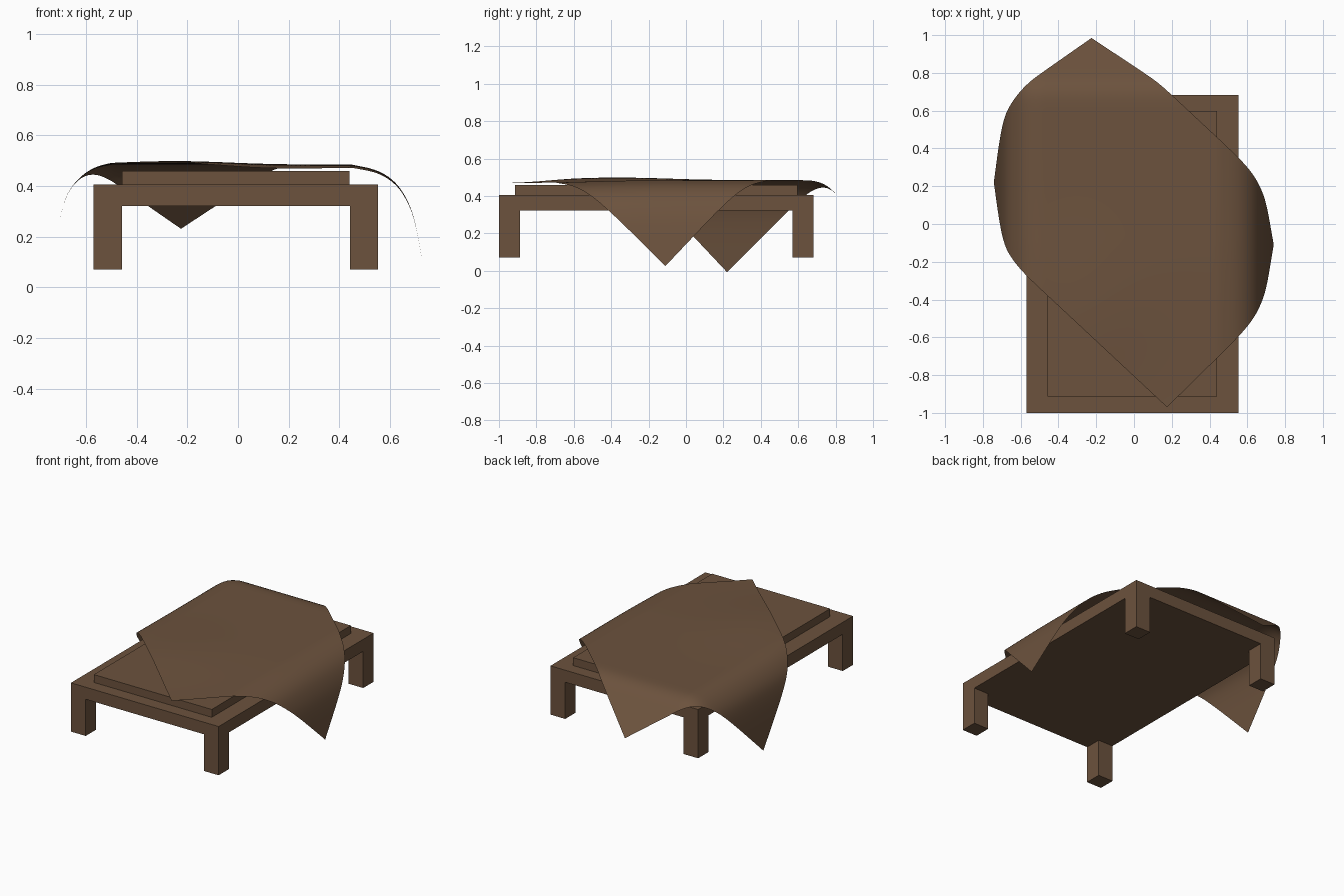
import bpy, bmesh, math
from mathutils import Vector

if "Cube" in bpy.data.objects:
    bpy.data.objects.remove(bpy.data.objects["Cube"])

brown = bpy.data.materials.new("dark brown")
brown.diffuse_color = (0.15, 0.085, 0.047, 1)
brown.use_nodes = True
brown.node_tree.nodes["Principled BSDF"].inputs["Base Color"].default_value = brown.diffuse_color


def finish(name, bm):
    mesh = bpy.data.meshes.new(name)
    bm.to_mesh(mesh)
    bm.free()
    mesh.materials.append(brown)
    obj = bpy.data.objects.new(name, mesh)
    bpy.context.collection.objects.link(obj)
    return obj


def box(name, lo, hi):
    bm = bmesh.new()
    bmesh.ops.create_cube(bm, size=1)
    for v in bm.verts:
        v.co = [l + (c + 0.5) * (h - l) for c, l, h in zip(v.co, lo, hi)]
    return finish(name, bm)


# Low table with four square legs and a raised pad
X0, X1, Y0, Y1, LEG = -0.57, 0.553, -1.0, 0.682, 0.112
box("table_top", (X0, Y0, 0.322), (X1, Y1, 0.405))
box("raised_pad", (-0.457, -0.913, 0.405), (0.44, 0.597, 0.459))
for side, x in (("left", X0), ("right", X1 - LEG)):
    for end, y in (("front", Y0), ("back", Y1 - LEG)):
        box(f"{end}_{side}_leg", (x, y, 0.07), (x + LEG, y + LEG, 0.322))


# Draping profiles: (outward distance, drop), rounded by corner cutting
def rounded(points):
    pts = [Vector(p) for p in points]
    for _ in range(2):
        cut = [pts[0]]
        for a, b in zip(pts, pts[1:]):
            cut += [a.lerp(b, 0.25), a.lerp(b, 0.75)]
        pts = cut + [pts[-1]]
    return pts


def along(path, d):
    """Point on the profile after arc length d."""
    for i, (a, b) in enumerate(zip(path, path[1:])):
        seg = (b - a).length
        if d <= seg or i == len(path) - 2:
            return a + (b - a) * (d / seg)
        d -= seg


LEFT = rounded([(0, 0), (0.06, 0.012), (0.11, 0.04), (0.155, 0.085),
                (0.185, 0.14), (0.21, 0.25), (0.24, 0.475)])
RIGHT = rounded([(0, 0), (0.1, 0.02), (0.17, 0.065), (0.215, 0.13),
                 (0.25, 0.22), (0.285, 0.43)])
BACK = rounded([(0, 0), (0.06, 0.003), (0.12, 0.025), (0.17, 0.07), (0.37, 0.268)])


def drape(x, y):
    # nearly flat top with a soft rise near the front left edge
    t = min(max((y + 0.97) / 0.9, 0), 1)
    z = 0.468 + 0.016 * t * t * (3 - 2 * t)
    z += 0.02 * math.exp(-((x + 0.25) ** 2 / 0.12 + (y + 0.5) ** 2 / 0.2))
    if x < -0.5:
        h, drop = along(LEFT, -0.5 - x)
        x, z = -0.5 - h, z - drop
    elif x > 0.45:
        h, drop = along(RIGHT, x - 0.45)
        x, z = 0.45 + h, z - drop
    if y > 0.63:
        h, drop = along(BACK, y - 0.63)
        y, z = 0.63 + h, z - drop
    return x, y, z


# Rectangular blanket lying diagonally across the table
front = Vector((0.175, -0.97))
to_right = Vector((1.05, -0.11)) - front
to_left = Vector((-1.1, 0.22)) - front
bm = bmesh.new()
bmesh.ops.create_grid(bm, x_segments=50, y_segments=70, size=0.5)
for v in bm.verts:
    p = front + to_right * (v.co.x + 0.5) + to_left * (v.co.y + 0.5)
    v.co = drape(p.x, p.y)
for f in bm.faces:
    f.smooth = True
finish("draped_blanket", bm)
